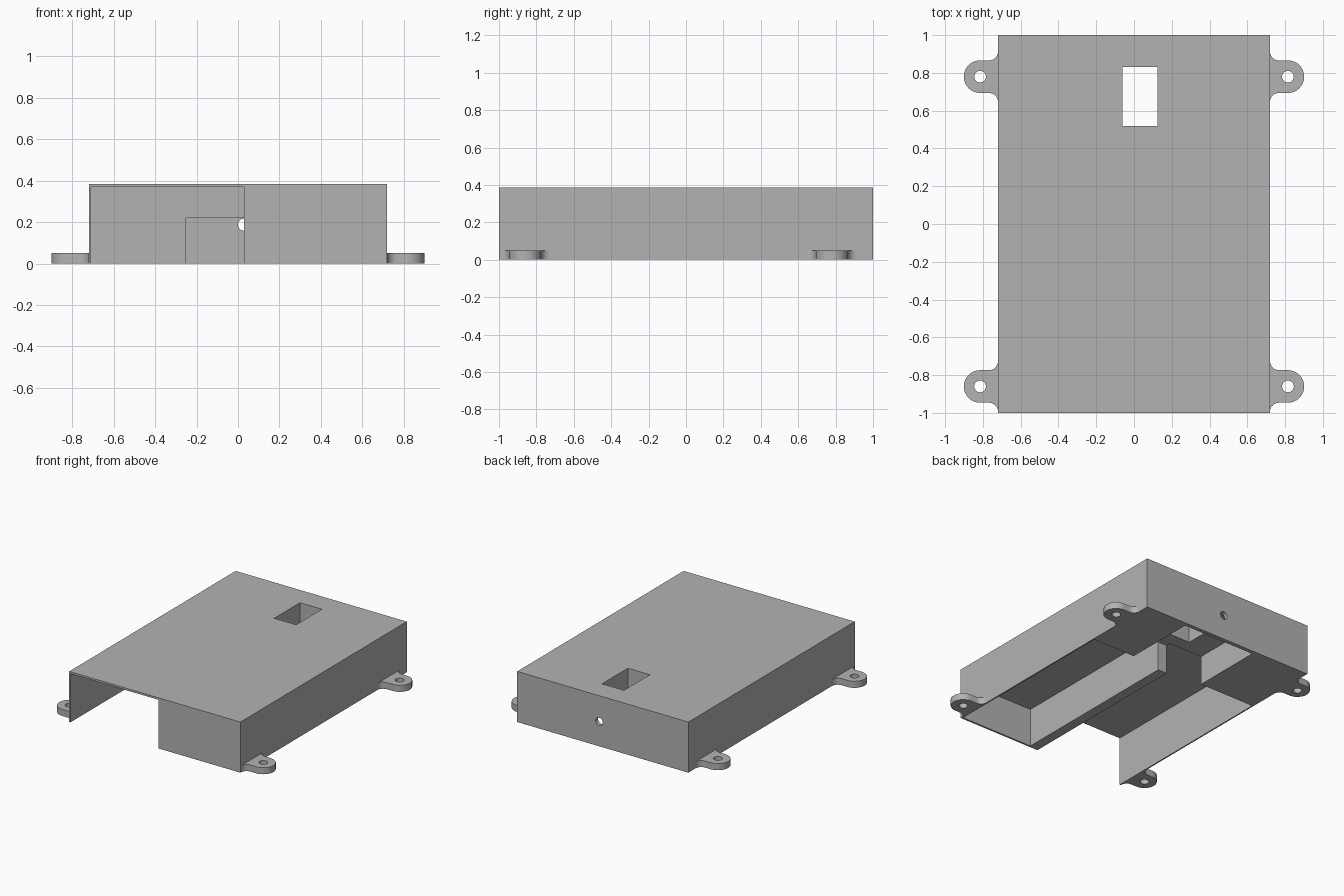
import bpy
import math
from mathutils import Vector

if "Cube" in bpy.data.objects:
    bpy.data.objects.remove(bpy.data.objects["Cube"], do_unlink=True)

# Single plain grey plastic
grey = bpy.data.materials.new("grey_plastic")
grey.use_nodes = True
COLOUR = (0.45, 0.45, 0.45, 1)
grey.diffuse_color = COLOUR
grey.node_tree.nodes["Principled BSDF"].inputs["Base Color"].default_value = COLOUR


def box(name, low, high):
    """Box spanning two opposite corners."""
    low, high = Vector(low), Vector(high)
    bpy.ops.mesh.primitive_cube_add(size=1, location=(low + high) / 2)
    ob = bpy.context.object
    ob.name = name
    ob.scale = high - low
    bpy.ops.object.transform_apply(location=True, rotation=False, scale=True)
    return ob


def cut(target, cutter):
    """Subtract the cutter, then remove it."""
    cutter.hide_render = True
    mod = target.modifiers.new("cut", "BOOLEAN")
    mod.operation = "DIFFERENCE"
    mod.solver = "EXACT"
    mod.object = cutter
    bpy.context.view_layer.objects.active = target
    bpy.ops.object.modifier_apply(modifier=mod.name)
    bpy.data.objects.remove(cutter, do_unlink=True)


def arc(cx, cy, r, start, end, steps):
    """Points on an arc, angles in degrees."""
    angles = [math.radians(start + (end - start) * i / steps) for i in range(steps + 1)]
    return [(cx + r * math.cos(a), cy + r * math.sin(a)) for a in angles]


# Enclosure shell and its open-bottomed compartments
case = box("case", (-0.72, -1, 0), (0.72, 1, 0.385))
case.data.materials.append(grey)
cut(case, box("open_bay", (-0.71, -1.1, -0.1), (0.03, 0.42, 0.37)))
cut(case, box("closed_bay", (0.105, -0.986, -0.1), (0.71, 0.42, 0.29)))
cut(case, box("rear_bay", (-0.25, 0.385, -0.1), (0.355, 0.97, 0.22)))

# Window through the top into the rear compartment
cut(case, box("top_window", (-0.06, 0.52, 0.15), (0.125, 0.83, 0.5)))

# Round cable hole in the back wall
bpy.ops.mesh.primitive_cylinder_add(vertices=32, radius=0.03, depth=0.2,
                                    location=(0.03, 1, 0.188),
                                    rotation=(math.pi / 2, 0, 0))
cut(case, bpy.context.object)


def mounting_tab(name, side, y):
    """Rounded screw tab with flared root and a screw hole."""
    reach, r, flare = 0.815, 0.086, 0.048
    outline = [(0.713, -r - flare)]
    outline += arc(0.72 + flare, -r - flare, flare, 180, 90, 8)
    outline += arc(reach, 0, r, -90, 90, 24)
    outline += arc(0.72 + flare, r + flare, flare, -90, -180, 8)
    outline += [(0.713, r + flare)]
    hole = arc(reach, 0, 0.031, 0, 360, 24)[:-1]

    curve = bpy.data.curves.new(name, "CURVE")
    curve.dimensions = "2D"
    curve.fill_mode = "BOTH"
    curve.extrude = 0.025
    for ring in (outline, hole):
        spline = curve.splines.new("POLY")
        spline.points.add(len(ring) - 1)
        for point, (px, py) in zip(spline.points, ring):
            point.co = (side * px, py, 0, 1)
        spline.use_cyclic_u = True
    curve.materials.append(grey)
    ob = bpy.data.objects.new(name, curve)
    bpy.context.collection.objects.link(ob)
    ob.location = (0, y, 0.025)
    bpy.ops.object.select_all(action="DESELECT")
    ob.select_set(True)
    bpy.context.view_layer.objects.active = ob
    bpy.ops.object.convert(target="MESH")
    bpy.ops.object.shade_smooth_by_angle(angle=math.radians(30))


# Four tabs, two on each long side
for side, side_name in ((1, "left"), (-1, "right")):
    for y, end_name in ((0.78, "rear"), (-0.86, "front")):
        mounting_tab(f"{end_name}_{side_name}_tab", side, y)
